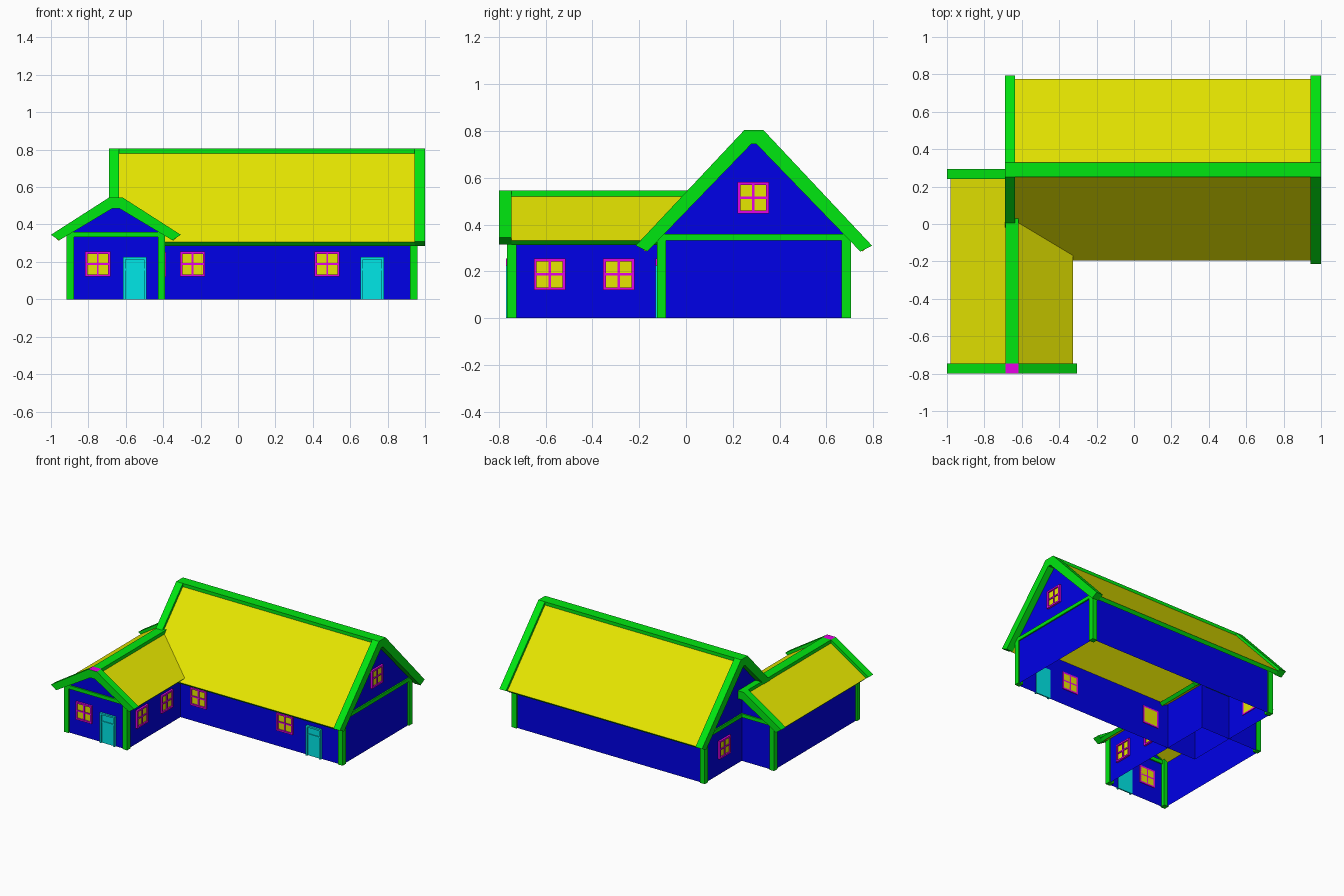
import bpy, bmesh

if "Cube" in bpy.data.objects:
    bpy.data.objects.remove(bpy.data.objects["Cube"])


def material(name, rgb):
    m = bpy.data.materials.new(name)
    m.diffuse_color = (*rgb, 1)
    m.use_nodes = True
    m.node_tree.nodes["Principled BSDF"].inputs["Base Color"].default_value = m.diffuse_color
    return m


BLUE = material("wall_blue", (0, 0, 0.8))
GREEN = material("trim_green", (0, 0.8, 0.005))
YELLOW = material("roof_yellow", (0.8, 0.8, 0))
CYAN = material("door_cyan", (0, 0.8, 0.8))
MAGENTA = material("frame_magenta", (0.8, 0, 0.8))


def finish(name, bm, mats):
    bmesh.ops.recalc_face_normals(bm, faces=bm.faces)
    me = bpy.data.meshes.new(name)
    bm.to_mesh(me)
    bm.free()
    for m in mats:
        me.materials.append(m)
    bpy.context.collection.objects.link(bpy.data.objects.new(name, me))


def add_box(bm, lo, hi, mat=0):
    verts = bmesh.ops.create_cube(bm, size=1)["verts"]
    for v in verts:
        v.co = [(a + b) / 2 + c * (b - a) for a, b, c in zip(lo, hi, v.co)]
    for f in {f for v in verts for f in v.link_faces}:
        f.material_index = mat


def prism(name, half, axis, centre, span, mats, accents=(), skip=()):
    """Mirror a half profile (offset, z) about centre and extrude it along axis."""
    pts = half + [(-d, z) for d, z in reversed(half)]
    bm = bmesh.new()
    rings = [[bm.verts.new((a, centre + d, z) if axis == "x" else (centre + d, a, z))
              for d, z in pts] for a in span]
    bm.faces.new(rings[0])
    bm.faces.new(rings[1][::-1])
    n = len(pts)
    for i in range(n):
        if i not in skip:
            j = (i + 1) % n
            f = bm.faces.new((rings[0][j], rings[0][i], rings[1][i], rings[1][j]))
            f.material_index = 1 if i in accents else 0
    finish(name, bm, mats)


def house(name, axis, centre, wall_span, shell, ends, trim, slab, post_span, post_d,
          hidden_post, ridge_accent):
    # Wall shell with gables, open at floor and roof
    prism(name + "_walls", shell, axis, centre, wall_span, [BLUE], skip=(1, 2, 3, 5))
    # Roof slabs with green eave edges
    e0, e1 = ends[0] + 0.055, ends[1] - 0.055
    prism(name + "_roof", slab, axis, centre, (e0, e1), [YELLOW, GREEN], accents=(1, 5))
    # Barge boards
    prism(name + "_barge_board_a", trim, axis, centre, (ends[0], e0),
          [GREEN, MAGENTA], accents=ridge_accent)
    prism(name + "_barge_board_b", trim, axis, centre, (e1, ends[1]), [GREEN])

    def bar(part, a, d, z):
        u = (centre + d[0], centre + d[1])
        p, q = (a, u) if axis == "x" else (u, a)
        bm = bmesh.new()
        add_box(bm, (p[0], q[0], z[0]), (p[1], q[1], z[1]))
        finish(f"{name}_{part}", bm, [GREEN])

    w, top = trim[0]
    bar("ridge_cap", (e0, e1), (-w, w), (top - 0.04, top))
    # Gable beams and corner posts
    p0, p1 = post_span
    inner, outer = post_d
    bar("gable_beam_a", (p0, p0 + 0.02), (-inner, inner), (0.333, 0.36))
    bar("gable_beam_b", (p1 - 0.02, p1), (-inner, inner), (0.333, 0.36))
    for end, a in (("a", (p0, p0 + 0.04)), ("b", (p1 - 0.04, p1))):
        for side, d in (("low", (-outer, -inner)), ("high", (inner, outer))):
            if end + side != hidden_post:
                bar(f"post_{end}_{side}", a, d, (0, 0.36))


# Main house, ridge along x
house("main_house", "x", 0.29, (-0.64, 0.95),
      [(0.405, 0), (0.405, 0.34), (0.012, 0.748)], (-0.69, 1.0),
      [(0.04, 0.805), (0.505, 0.31), (0.455, 0.285), (0.01, 0.745)],
      [(0.04, 0.78), (0.485, 0.305), (0.465, 0.285), (0.01, 0.75)],
      (-0.65, 0.96), (0.375, 0.415), "alow", ())

# Front wing, ridge along y
house("front_wing", "y", -0.653, (-0.755, 0.25),
      [(0.254, 0), (0.254, 0.345), (0.02, 0.487)], (-0.8, 0.295),
      [(0.035, 0.545), (0.347, 0.345), (0.303, 0.315), (0.02, 0.485)],
      [(0.035, 0.52), (0.327, 0.333), (0.307, 0.313), (0.02, 0.49)],
      (-0.765, 0.26), (0.225, 0.264), "bhigh", (7,))


def fitting(name, facing, plane, boxes, mats):
    """Boxes (u0, u1, z0, z1, proud, material) standing out from a wall plane."""
    bm = bmesh.new()
    for u0, u1, z0, z1, proud, mat in boxes:
        axis, s = facing[1], (1 if facing[0] == "+" else -1)
        n = sorted((plane - s * 0.005, plane + s * proud))
        lo, hi = ((n[0], u0), (n[1], u1)) if axis == "x" else ((u0, n[0]), (u1, n[1]))
        add_box(bm, (*lo, z0), (*hi, z1), mat)
    finish(name, bm, mats)


def frame(u0, u1, z0, z1, t, proud, mat):
    return [(u0, u0 + t, z0, z1, proud, mat), (u1 - t, u1, z0, z1, proud, mat),
            (u0 + t, u1 - t, z0, z0 + t, proud, mat), (u0 + t, u1 - t, z1 - t, z1, proud, mat)]


def window(name, facing, plane, u, z):
    r = 0.067
    fitting(name, facing, plane,
            frame(u - r, u + r, z - r, z + r, 0.012, 0.015, 0) +
            [(u - 0.005, u + 0.005, z - r + 0.012, z + r - 0.012, 0.011, 0),
             (u - r + 0.012, u + r - 0.012, z - 0.005, z + 0.005, 0.011, 0),
             (u - r + 0.01, u + r - 0.01, z - r + 0.01, z + r - 0.01, 0.005, 1)],
            [MAGENTA, YELLOW])


def door(name, facing, plane, u):
    a, b = u - 0.0625, u + 0.0625
    fitting(name, facing, plane,
            [(a, a + 0.012, 0, 0.225, 0.015, 0), (b - 0.012, b, 0, 0.225, 0.015, 0),
             (a + 0.012, b - 0.012, 0.213, 0.225, 0.015, 0),
             (a + 0.012, b - 0.012, 0, 0.213, 0.005, 0),
             (a + 0.012, b - 0.012, 0.155, 0.165, 0.011, 0)], [CYAN])


# Windows
for name, facing, plane, u, z in (
        ("wing_front_window", "-y", -0.755, -0.75, 0.188),
        ("wing_side_window_front", "+x", -0.399, -0.583, 0.187),
        ("wing_side_window_back", "+x", -0.399, -0.287, 0.187),
        ("main_front_window_left", "-y", -0.115, -0.243, 0.188),
        ("main_front_window_right", "-y", -0.115, 0.477, 0.188),
        ("main_gable_window", "+x", 0.95, 0.288, 0.515),
        ("main_left_window", "-x", -0.64, 0.465, 0.188)):
    window(name, facing, plane, u, z)

# Doors
door("wing_door", "-y", -0.755, -0.552)
door("main_door", "-y", -0.115, 0.718)
